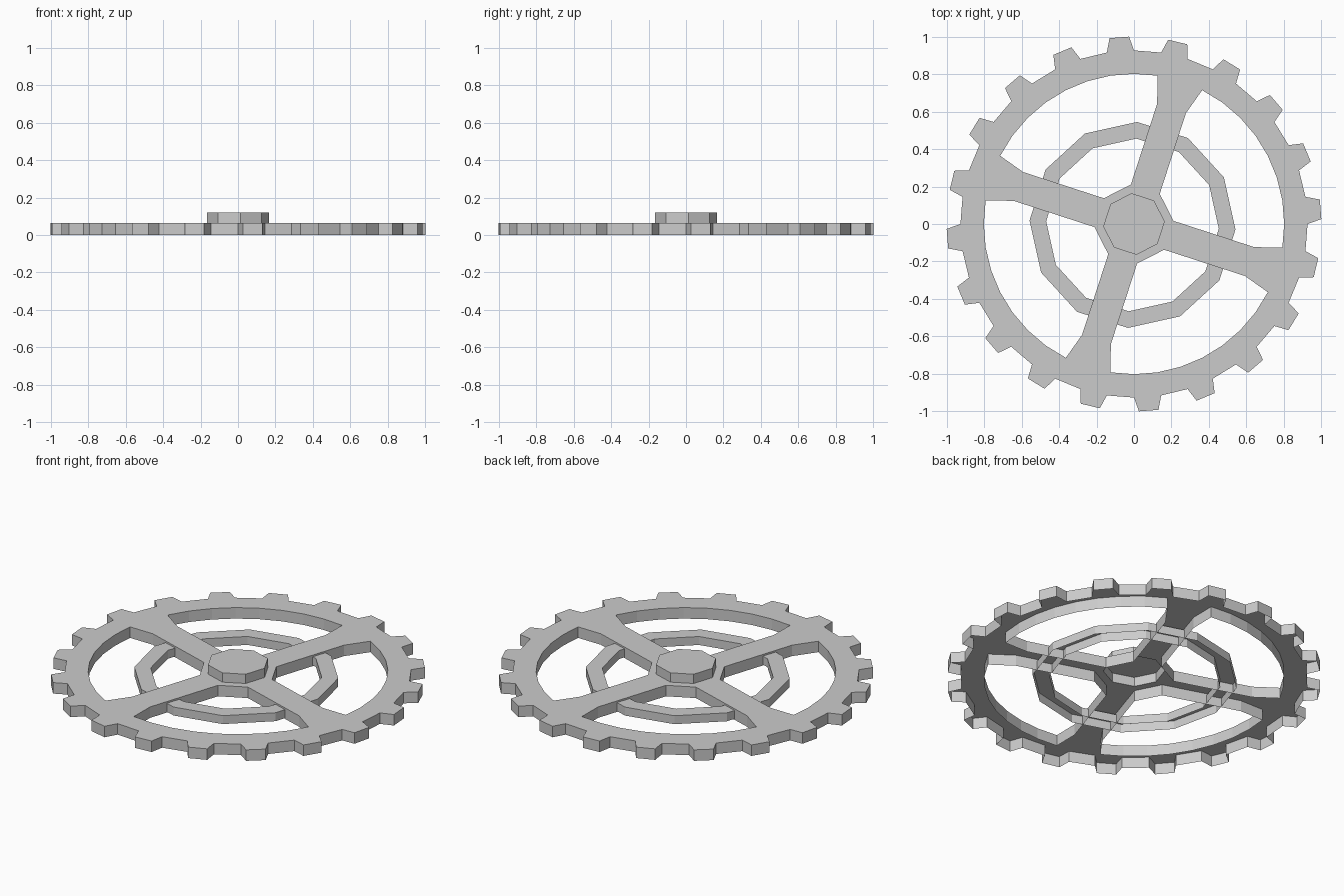
import bpy
import bmesh
from math import radians, cos, sin

if "Cube" in bpy.data.objects:
    bpy.data.objects.remove(bpy.data.objects["Cube"])

GEAR_TOP = 0.065
HUB_TOP = 0.12

steel = bpy.data.materials.new("plain grey")
steel.use_nodes = True
GREY = (0.6, 0.6, 0.6, 1)
steel.diffuse_color = GREY
steel.node_tree.nodes["Principled BSDF"].inputs["Base Color"].default_value = GREY


def polar(radius, degrees):
    a = radians(degrees)
    return radius * cos(a), radius * sin(a)


def polygon(radius, sides, start):
    return [polar(radius, start + 360 * i / sides) for i in range(sides)]


def plate(name, outer, holes, bottom, top, open_holes=(), offset=(0, 0)):
    """Flat plate with holes, walls hanging down and an open underside.
    Loops run anticlockwise; open_holes get no walls."""
    bm = bmesh.new()
    rim_edges = []
    loops = [(outer, True)]
    loops += [(h[::-1], True) for h in holes]
    loops += [(h[::-1], False) for h in open_holes]
    walls = []
    for points, walled in loops:
        upper = [bm.verts.new((x, y, top)) for x, y in points]
        n = len(upper)
        rim_edges += [bm.edges.new((upper[i], upper[(i + 1) % n])) for i in range(n)]
        if walled:
            walls.append(upper)
    bmesh.ops.triangle_fill(bm, use_beauty=True, edges=rim_edges, normal=(0, 0, 1))
    bm.normal_update()
    for face in bm.faces:
        if face.normal.z < 0:
            face.normal_flip()
    for upper in walls:
        lower = [bm.verts.new((v.co.x, v.co.y, bottom)) for v in upper]
        n = len(upper)
        for i in range(n):
            j = (i + 1) % n
            bm.faces.new((upper[i], lower[i], lower[j], upper[j]))
    mesh = bpy.data.meshes.new(name)
    bm.to_mesh(mesh)
    bm.free()
    mesh.materials.append(steel)
    obj = bpy.data.objects.new(name, mesh)
    obj.location = (offset[0], offset[1], 0)
    bpy.context.collection.objects.link(obj)
    return obj


# Toothed outline: every second side of a forty-sided rim carries a tooth
teeth_outline = []
for k in range(20):
    a = 18 * k
    teeth_outline += [polar(0.928, a), polar(1.002, a + 1.5),
                      polar(1.002, a + 7.5), polar(0.928, a + 9)]

# Four windows between the spokes, flared where the spokes meet the rim
windows = []
for k in range(4):
    a = 90 * k
    window = [polar(0.803, a + 81 + 9 * i) for i in range(9)]
    window += [polar(0.655, a + 154.9), polar(0.212, a + 139.5),
               polar(0.212, a + 94.5), polar(0.655, a + 79.1)]
    windows.append(window)

# Gear wheel with spokes, open under the hub
hub_outline = polygon(0.165, 8, 4.5)
plate("gear_wheel", teeth_outline, windows, 0, GEAR_TOP, [hub_outline])

# Raised octagonal hub
plate("hub", hub_outline, [], GEAR_TOP, HUB_TOP)

# Twelve-sided bracing ring, slightly below the spoke tops
plate("inner_ring", polygon(0.551, 12, -2.5), [polygon(0.462, 12, -2.5)],
      0.005, 0.055, offset=(-0.008, -0.005))
